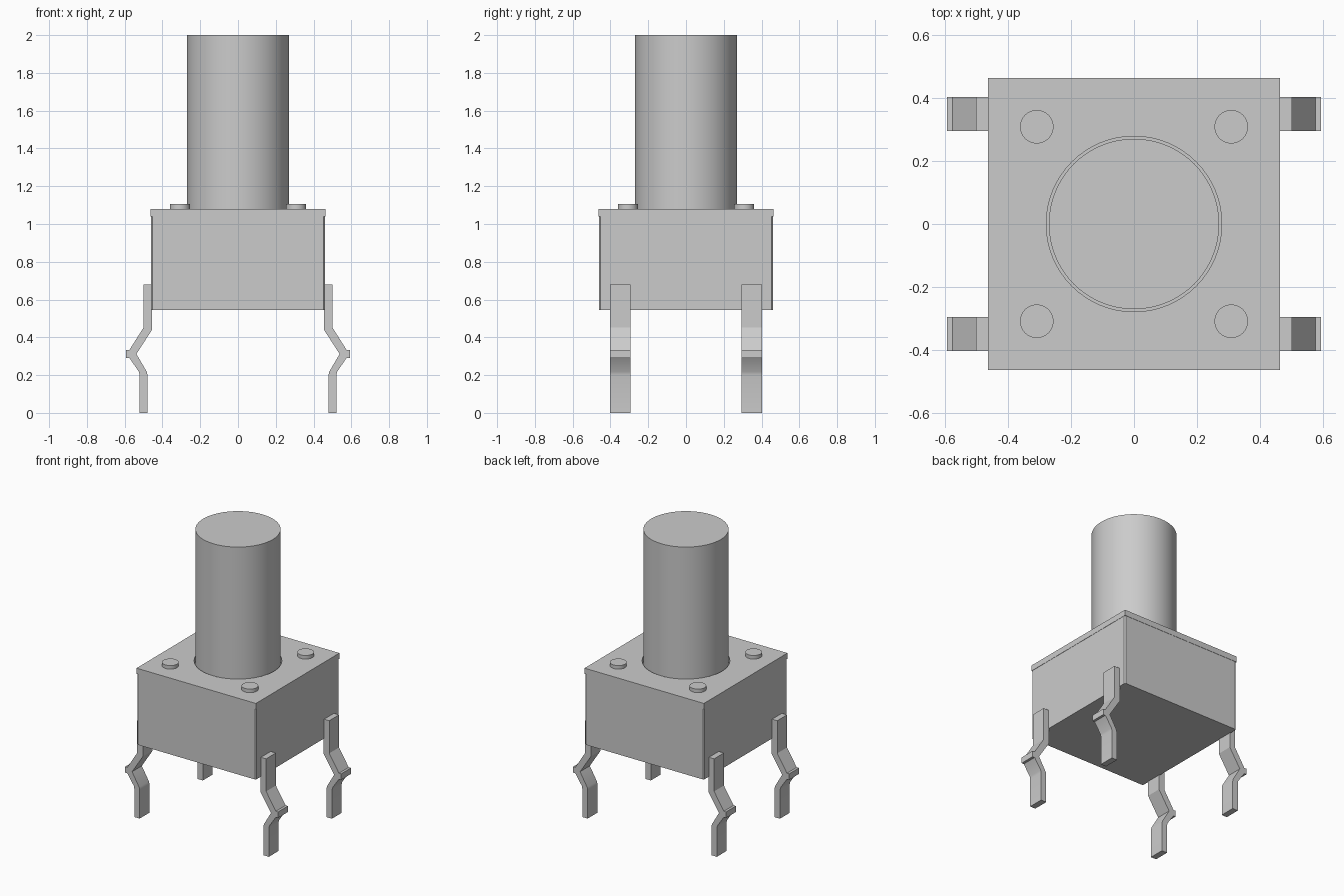
import bpy, bmesh, math

cube = bpy.data.objects.get("Cube")
if cube:
    bpy.data.objects.remove(cube, do_unlink=True)

grey = bpy.data.materials.new("neutral_grey")
grey.use_nodes = True
colour = (0.6, 0.6, 0.6, 1)
grey.diffuse_color = colour
grey.node_tree.nodes["Principled BSDF"].inputs["Base Color"].default_value = colour


def finish(name, bm, smooth=False):
    bmesh.ops.recalc_face_normals(bm, faces=bm.faces)
    mesh = bpy.data.meshes.new(name)
    bm.to_mesh(mesh)
    bm.free()
    mesh.materials.append(grey)
    obj = bpy.data.objects.new(name, mesh)
    bpy.context.collection.objects.link(obj)
    if smooth:
        bpy.ops.object.select_all(action="DESELECT")
        obj.select_set(True)
        bpy.context.view_layer.objects.active = obj
        bpy.ops.object.shade_smooth_by_angle(angle=math.radians(30))
    return obj


def prism(name, points, axis_vec, smooth=False):
    """Extrude a closed outline along a vector."""
    bm = bmesh.new()
    face = bm.faces.new([bm.verts.new(p) for p in points])
    new = bmesh.ops.extrude_face_region(bm, geom=[face])["geom"]
    bmesh.ops.translate(bm, vec=axis_vec,
                        verts=[v for v in new if isinstance(v, bmesh.types.BMVert)])
    return finish(name, bm, smooth)


def circle(radius, z, sides, cx=0, cy=0):
    steps = [2 * math.pi * i / sides for i in range(sides)]
    return [(cx + radius * math.cos(a), cy + radius * math.sin(a), z) for a in steps]


# Housing with slightly clipped vertical corners
half, clip = 0.46, 0.008
outline = []
for sx, sy in ((1, 1), (-1, 1), (-1, -1), (1, -1)):
    pair = [(sx * half, sy * (half - clip), 0.545), (sx * (half - clip), sy * half, 0.545)]
    outline += pair if sx * sy > 0 else pair[::-1]
prism("housing", outline, (0, 0, 0.495))

# Square cover plate with a round opening
plate_half = 0.462
bm = bmesh.new()
sides, low, high = 64, 1.04, 1.08
rings = []
for z in (low, high):
    inner = [bm.verts.new(p) for p in circle(0.278, z, sides)]
    outer = []
    for i in range(sides):
        a = 2 * math.pi * i / sides
        c, s = math.cos(a), math.sin(a)
        k = plate_half / max(abs(c), abs(s))
        outer.append(bm.verts.new((k * c, k * s, z)))
    rings.append((inner, outer))
(il, ol), (ih, oh) = rings
for i in range(sides):
    j = (i + 1) % sides
    for a, b in ((il, ol), (ol, oh), (oh, ih), (ih, il)):
        bm.faces.new((a[i], a[j], b[j], b[i]))
finish("cover_plate", bm)

# Tall round plunger
prism("plunger", circle(0.27, 1.03, 64), (0, 0, 0.97), True)

# Corner rivets
for sx in (-1, 1):
    for sy in (-1, 1):
        prism("rivet", circle(0.053, 1.07, 32, sx * 0.308, sy * 0.308), (0, 0, 0.035), True)

# Kinked terminal legs, outline in x and z
leg = [(0.455, 0.68), (0.5, 0.68), (0.5, 0.452), (0.575, 0.333), (0.592, 0.333),
       (0.592, 0.291), (0.575, 0.291), (0.525, 0.218), (0.521, 0.2), (0.521, 0),
       (0.479, 0), (0.479, 0.2), (0.483, 0.218), (0.538, 0.312), (0.459, 0.44), (0.455, 0.43)]
leg[-2:] = [(0.455, 0.44)]
for sx, side in ((1, "left"), (-1, "right")):
    for y, end in ((-0.403, "front"), (0.295, "back")):
        prism(f"{end}_{side}_leg", [(sx * x, y, z) for x, z in leg], (0, 0.108, 0), True)
